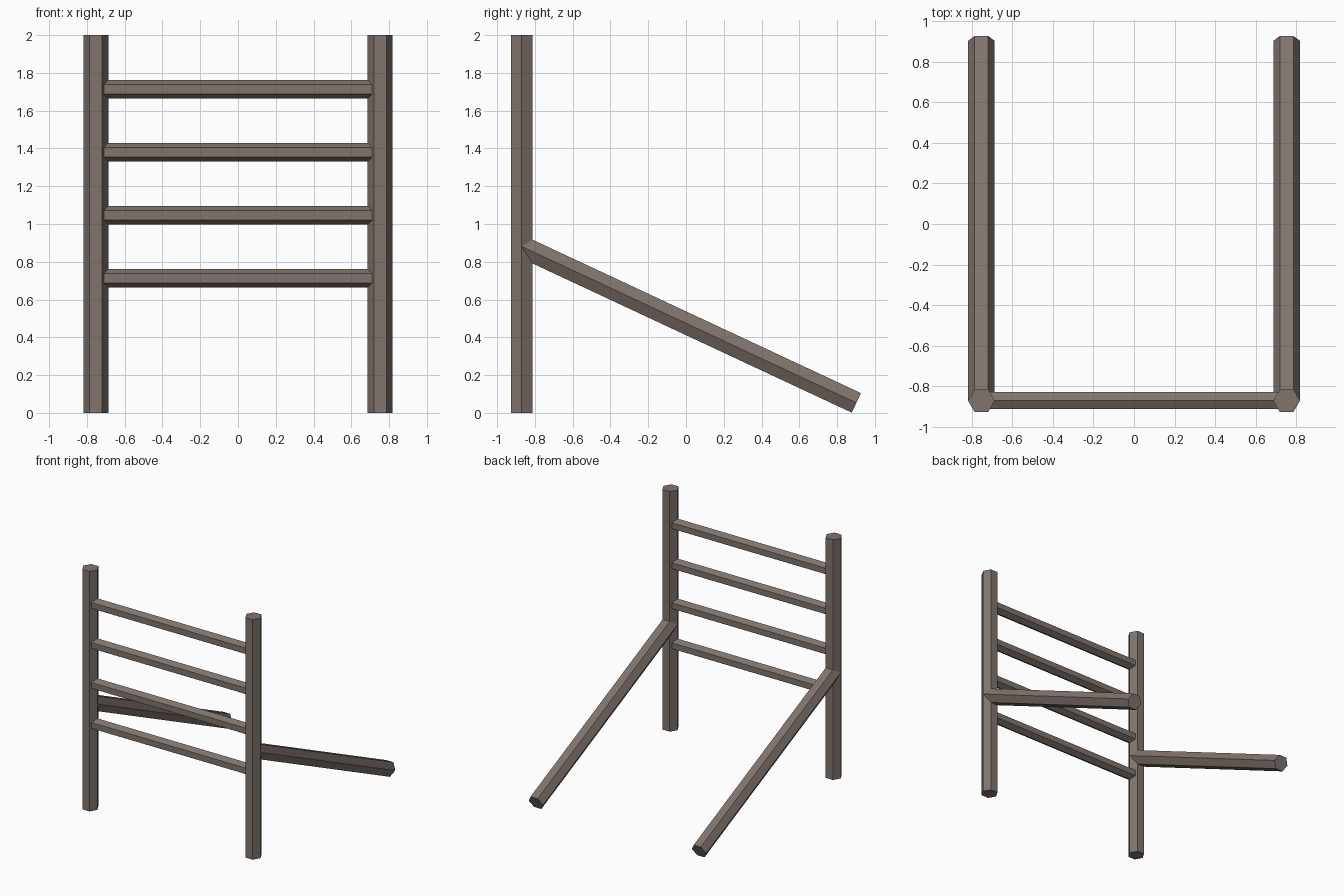
import bpy, math
from mathutils import Vector, Matrix

if "Cube" in bpy.data.objects:
    bpy.data.objects.remove(bpy.data.objects["Cube"])

wood = bpy.data.materials.new("weathered brown wood")
wood.diffuse_color = (0.22, 0.175, 0.152, 1)
wood.use_nodes = True
wood.node_tree.nodes["Principled BSDF"].inputs["Base Color"].default_value = wood.diffuse_color


def hex_beam(name, start, end, radius, side_axis):
    """Six-sided beam from start to end, with a corner pointing along side_axis."""
    start, end = Vector(start), Vector(end)
    z = (end - start).normalized()
    x = Vector(side_axis)
    y = z.cross(x)
    rot = Matrix((x, y, z)).transposed()
    ring = [rot @ Vector((radius * math.cos(i * math.pi / 3),
                          radius * math.sin(i * math.pi / 3), 0)) for i in range(6)]
    verts = [start + p for p in ring] + [end + p for p in ring]
    faces = [(i, (i + 1) % 6, (i + 1) % 6 + 6, i + 6) for i in range(6)]
    faces += [tuple(range(5, -1, -1)), tuple(range(6, 12))]
    mesh = bpy.data.meshes.new(name)
    mesh.from_pydata(verts, [], faces)
    mesh.materials.append(wood)
    obj = bpy.data.objects.new(name, mesh)
    bpy.context.collection.objects.link(obj)


POST_X, POST_Y, R = 0.752, -0.87, 0.066

# upright posts and sloping back braces
for side, s in (("left", -1), ("right", 1)):
    x = s * POST_X
    hex_beam(side + "_post", (x, POST_Y, 0), (x, POST_Y, 2), R, (1, 0, 0))
    hex_beam(side + "_brace", (x, POST_Y, 0.881), (x, 0.902, 0.053), R, (1, 0, 0))

# horizontal rungs, sunk into the posts
for i in range(4):
    z = 0.713 + i / 3
    hex_beam("rung_%d" % (i + 1), (-POST_X, POST_Y, z), (POST_X, POST_Y, z), 0.049, (0, 0, 1))
